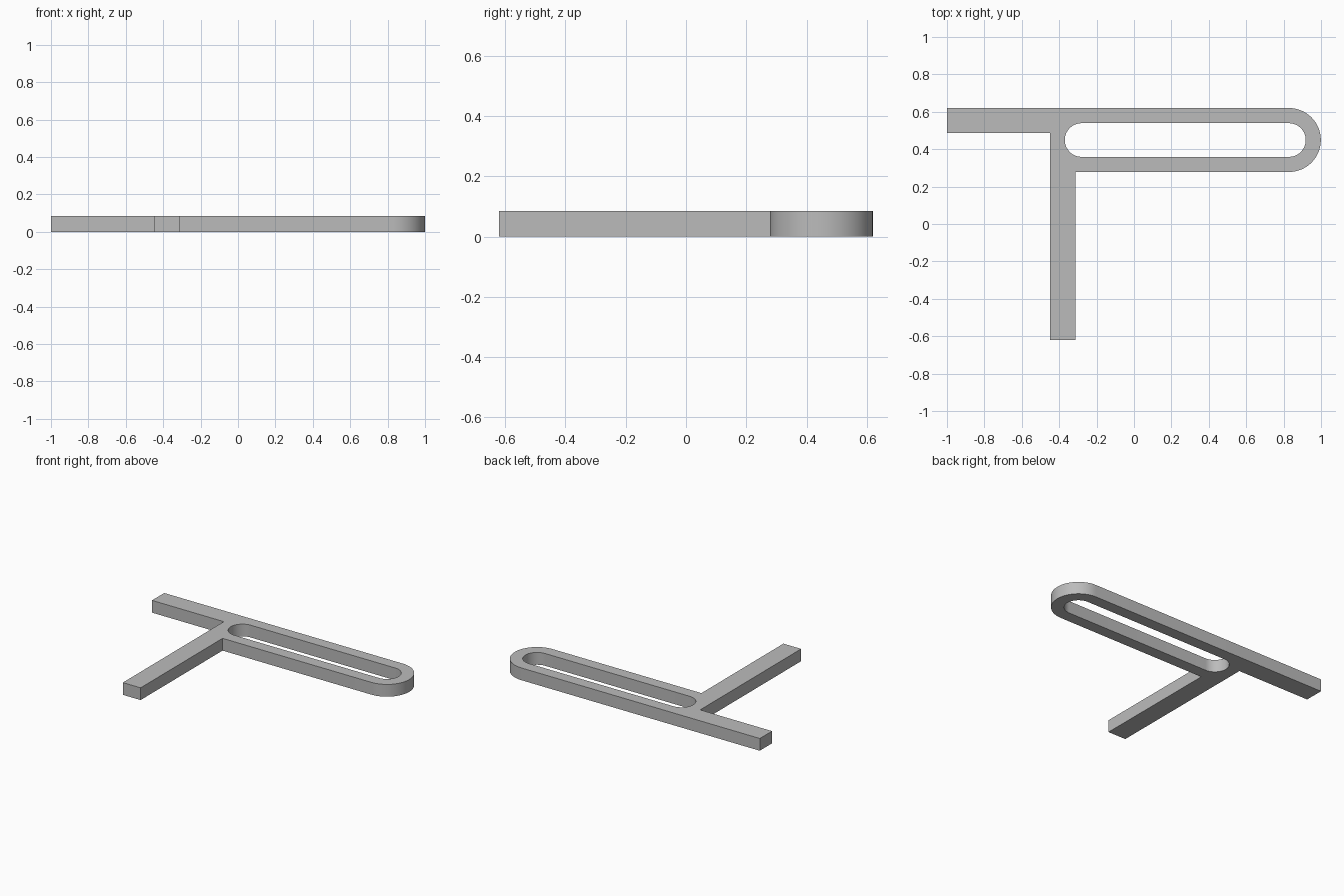
import bpy, bmesh
from math import pi, sin, cos, radians

if "Cube" in bpy.data.objects:
    bpy.data.objects.remove(bpy.data.objects["Cube"], do_unlink=True)

THICK = 0.085
MID_Y = 0.449        # centre line of the slotted arm
END_X = 0.828        # centre of the rounded end
OUTER_R, SLOT_R = 0.171, 0.09


def arc(cx, cy, r, start, steps=32):
    """Half circle, counter-clockwise from the start angle."""
    return [(cx + r * cos(start + pi * i / steps), cy + r * sin(start + pi * i / steps))
            for i in range(steps + 1)]


# Outer outline: back arm, stem and rounded slotted arm
back, front = MID_Y + OUTER_R, MID_Y - OUTER_R
stem_left, stem_right = -0.449, -0.313
outline = [(-1, back), (-1, 0.486), (stem_left, 0.486), (stem_left, -0.62),
           (stem_right, -0.62), (stem_right, front)]
outline += arc(END_X, MID_Y, OUTER_R, -pi / 2)

# Slot with two round ends
slot = arc(END_X, MID_Y, SLOT_R, -pi / 2) + arc(-0.28, MID_Y, SLOT_R, pi / 2)

# Fill the outline around the slot and give it thickness
bm = bmesh.new()
edges = []
for loop in (outline, slot):
    verts = [bm.verts.new((x, y, 0)) for x, y in loop]
    edges += [bm.edges.new((a, b)) for a, b in zip(verts, verts[1:] + verts[:1])]
bmesh.ops.triangle_fill(bm, edges=edges, use_beauty=True)
top = bmesh.ops.extrude_face_region(bm, geom=bm.faces[:])["geom"]
bmesh.ops.translate(bm, vec=(0, 0, THICK),
                    verts=[g for g in top if isinstance(g, bmesh.types.BMVert)])
bmesh.ops.recalc_face_normals(bm, faces=bm.faces[:])
mesh = bpy.data.meshes.new("slotted_bracket")
bm.to_mesh(mesh)
bm.free()
bracket = bpy.data.objects.new("slotted_bracket", mesh)
bpy.context.collection.objects.link(bracket)

# Plain grey finish
grey = bpy.data.materials.new("plain grey")
grey.use_nodes = True
colour = (0.5, 0.5, 0.5, 1)
grey.diffuse_color = colour
grey.node_tree.nodes["Principled BSDF"].inputs["Base Color"].default_value = colour
mesh.materials.append(grey)

# Smooth round ends, crisp rims
bpy.ops.object.select_all(action='DESELECT')
bracket.select_set(True)
bpy.context.view_layer.objects.active = bracket
bpy.ops.object.shade_smooth_by_angle(angle=radians(30))
